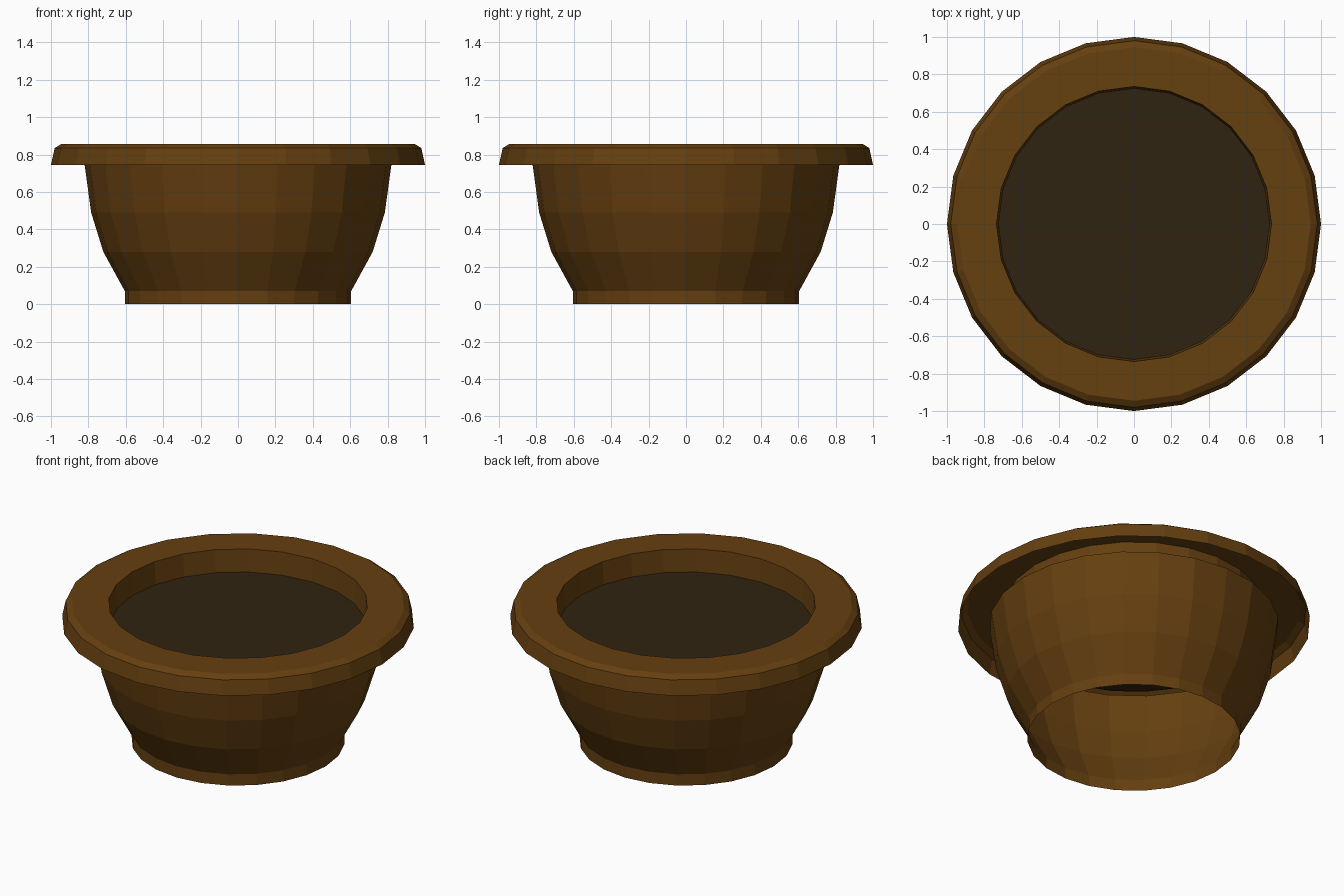
import bpy
import math

SIDES = 24

cube = bpy.data.objects.get("Cube")
if cube:
    bpy.data.objects.remove(cube, do_unlink=True)


def make_material(name, colour):
    mat = bpy.data.materials.new(name)
    mat.use_nodes = True
    mat.diffuse_color = (*colour, 1)
    bsdf = mat.node_tree.nodes["Principled BSDF"]
    bsdf.inputs["Base Color"].default_value = (*colour, 1)
    bsdf.inputs["Roughness"].default_value = 0.9
    return mat


def add_object(name, verts, faces, mat):
    mesh = bpy.data.meshes.new(name)
    mesh.from_pydata(verts, [], faces)
    mesh.materials.append(mat)
    obj = bpy.data.objects.new(name, mesh)
    bpy.context.collection.objects.link(obj)
    return obj


def ring(radius, z):
    steps = [2 * math.pi * i / SIDES for i in range(SIDES)]
    return [(radius * math.cos(a), radius * math.sin(a), z) for a in steps]


def lathe(name, profile, mat):
    """Spin an open (radius, height) profile around z, listed bottom-outside first."""
    verts = [v for r, z in profile for v in ring(r, z)]
    faces = []
    for row in range(len(profile) - 1):
        low, high = row * SIDES, (row + 1) * SIDES
        for i in range(SIDES):
            j = (i + 1) % SIDES
            faces.append((low + i, low + j, high + j, high + i))
    return add_object(name, verts, faces, mat)


clay = make_material("brown clay", (0.130, 0.050, 0.005))
earth = make_material("dark soil", (0.030, 0.017, 0.006))

# Thin curved wall with a straight foot, open at the bottom
lathe("pot_body", [(0.605, 0), (0.605, 0.07), (0.72, 0.28),
                   (0.785, 0.49), (0.82, 0.745)], clay)

# Overhanging rim, a shell open underneath, with a lip down to the soil
lathe("pot_rim", [(1.0, 0.745), (0.98, 0.835), (0.945, 0.857),
                  (0.735, 0.857), (0.725, 0.717)], clay)

# Soil disc filling the opening
add_object("soil", ring(0.725, 0.717), [tuple(range(SIDES))], earth)
